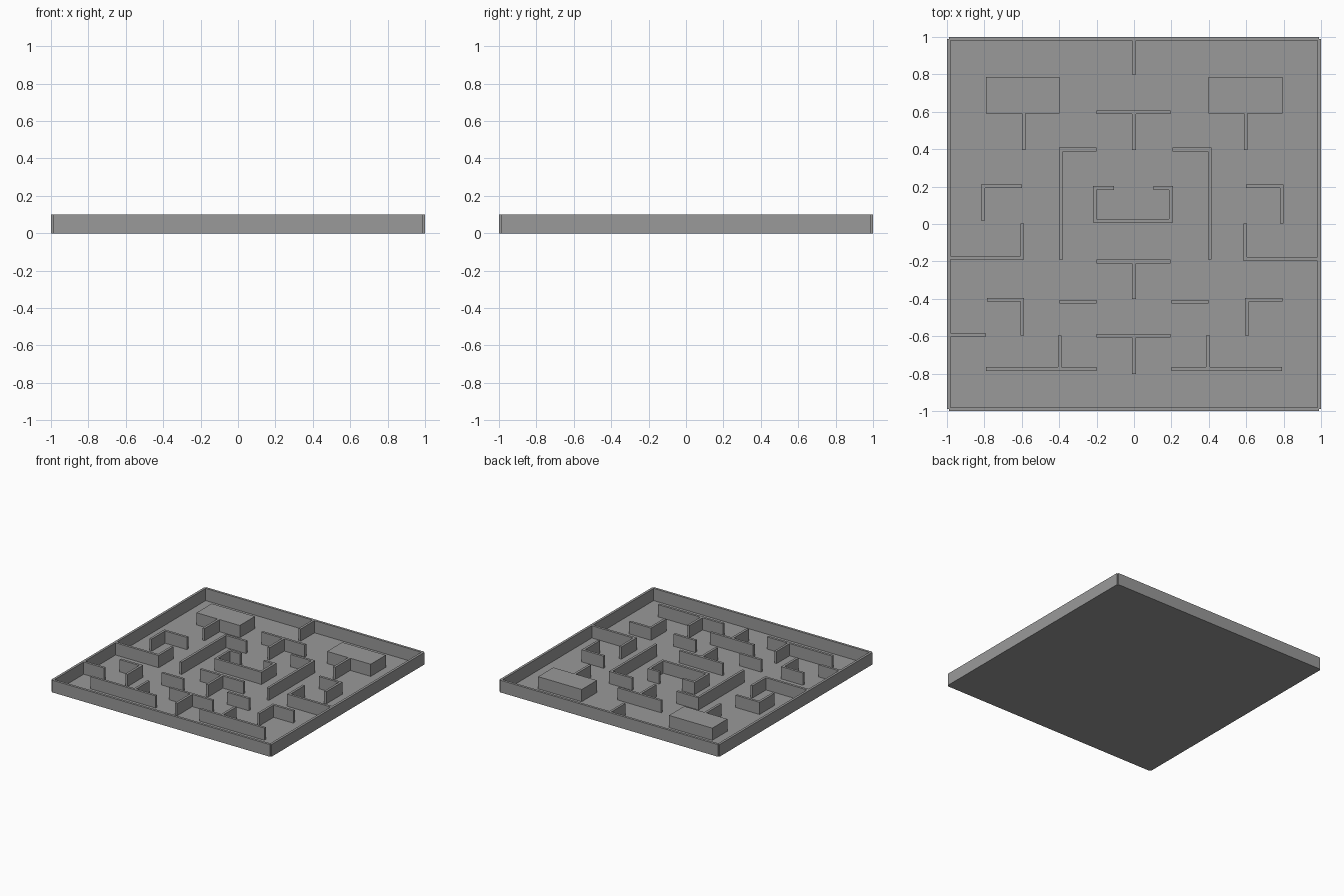
import bpy, bmesh
from mathutils import Matrix

if "Cube" in bpy.data.objects:
    bpy.data.objects.remove(bpy.data.objects["Cube"])

H = 0.1    # wall height
R = 0.01   # half wall thickness

grey = bpy.data.materials.new("dark_grey")
grey.diffuse_color = (0.32, 0.32, 0.32, 1)
grey.use_nodes = True
grey.node_tree.nodes["Principled BSDF"].inputs["Base Color"].default_value = grey.diffuse_color


def add_box(bm, x0, x1, y0, y1):
    m = Matrix.Translation(((x0 + x1) / 2, (y0 + y1) / 2, H / 2)) @ Matrix.Diagonal((x1 - x0, y1 - y0, H, 1))
    bmesh.ops.create_cube(bm, size=1, matrix=m)


def h(y, x0, x1):
    """Wall running along x, centred on y."""
    return (x0, x1, y - R, y + R)


def v(x, y0, y1):
    """Wall running along y, centred on x."""
    return (x - R, x + R, y0, y1)


def part(name, boxes):
    bm = bmesh.new()
    for b in boxes:
        add_box(bm, *b)
    me = bpy.data.meshes.new(name)
    bm.to_mesh(me)
    bm.free()
    me.materials.append(grey)
    bpy.context.collection.objects.link(bpy.data.objects.new(name, me))


# Floor sheet
bpy.ops.mesh.primitive_plane_add(size=1.98)
bpy.context.object.name = "floor"
bpy.context.object.data.materials.append(grey)

# Outer walls
for name, s in (("back", 1), ("front", -1)):
    part(name + "_outer_wall", [h(s * 0.99, -0.99, 0.99)])
for name, s in (("right", 1), ("left", -1)):
    part(name + "_outer_wall", [v(s * 0.99, -0.99, 0.99)])

# Centre line: stub and three T walls
part("back_stub", [v(0, 0.8, 0.98)])
for name, y, end in (("back", 0.598, 0.395), ("middle", -0.2, -0.4), ("front", -0.597, -0.803)):
    part(name + "_t_wall", [h(y, -0.2, 0.195), v(0, end, y - R)])

# Open pen in the middle
part("centre_pen", [h(0.018, -0.2, 0.188), v(-0.21, 0.007, 0.202), v(0.198, 0.007, 0.202),
                    h(0.192, -0.2, -0.107), h(0.192, 0.103, 0.188)])

# Solid blocks with stems
part("left_block", [(-0.79, -0.397, 0.59, 0.787), v(-0.59, 0.395, 0.59)])
part("right_block", [(0.397, 0.793, 0.59, 0.787), v(0.598, 0.395, 0.59)])

# Long brackets around the pen
part("left_bracket", [v(-0.39, -0.19, 0.408), h(0.398, -0.38, -0.2)])
part("right_bracket", [v(0.405, -0.19, 0.408), h(0.398, 0.205, 0.395)])

# Small corner walls
part("left_hook", [v(-0.807, 0.018, 0.212), h(0.202, -0.797, -0.6)])
part("right_hook", [v(0.79, 0.004, 0.212), h(0.202, 0.6, 0.78)])
part("left_front_hook", [h(-0.405, -0.785, -0.587), v(-0.597, -0.595, -0.415)])
part("right_front_hook", [h(-0.405, 0.594, 0.793), v(0.604, -0.595, -0.415)])

# Walls joined to the sides
part("left_shelf", [h(-0.18, -0.98, -0.608), v(-0.598, -0.19, 0.004)])
part("right_shelf", [h(-0.187, 0.605, 0.98), v(0.595, -0.197, 0.004)])
part("left_stub", [h(-0.593, -0.98, -0.795)])

# Short dashes
part("left_dash", [h(-0.416, -0.397, -0.2)])
part("right_dash", [h(-0.416, 0.2, 0.397)])

# Front ledges with uprights
part("left_ledge", [h(-0.775, -0.79, -0.2), v(-0.397, -0.765, -0.595)])
part("right_ledge", [h(-0.775, 0.2, 0.79), v(0.395, -0.765, -0.595)])
